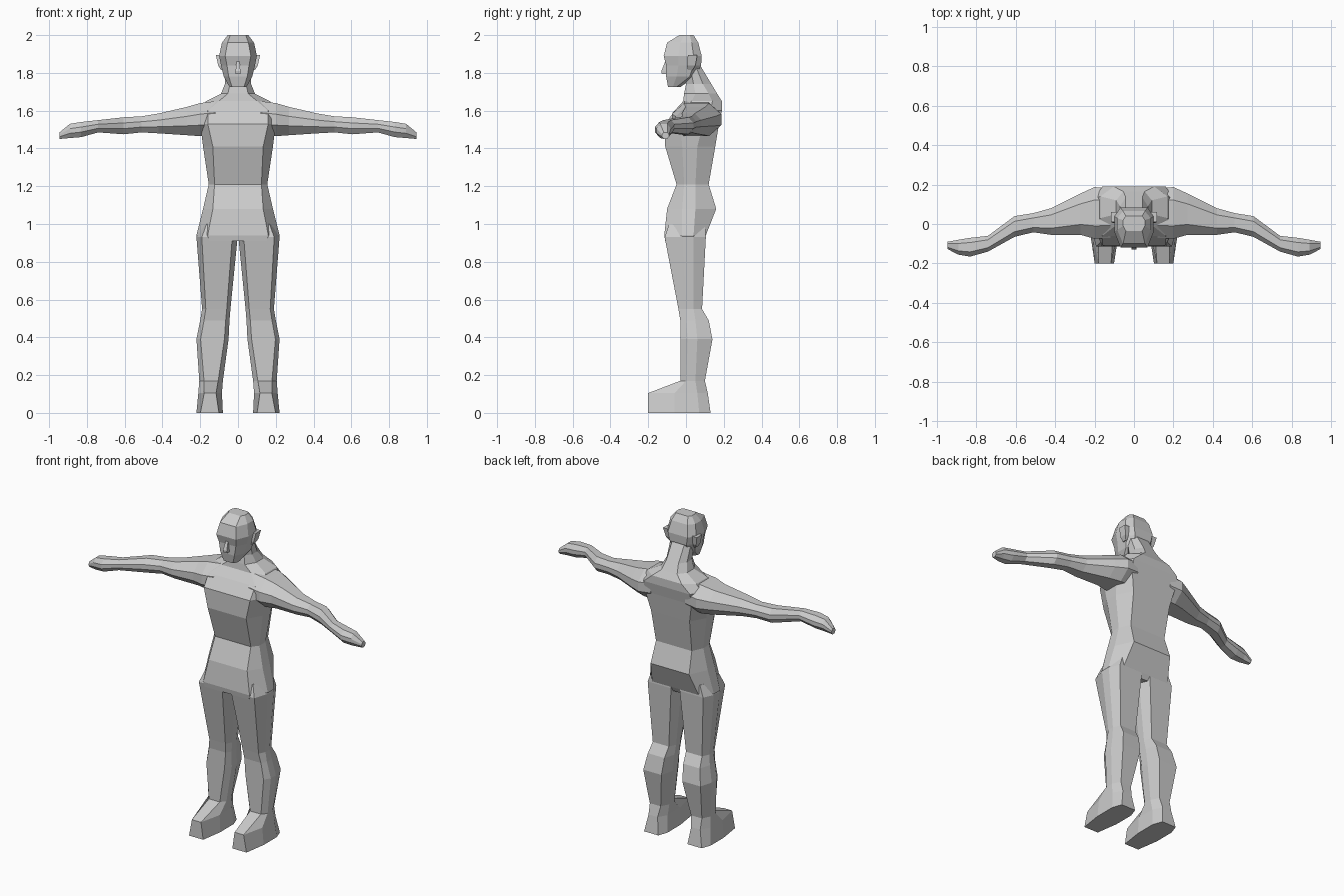
import bpy
import bmesh

# Clear the default cube
cube = bpy.data.objects.get("Cube")
if cube:
    bpy.data.objects.remove(cube, do_unlink=True)

# Single clay colour
clay = bpy.data.materials.new("clay_grey")
clay.use_nodes = True
GREY = (0.6, 0.6, 0.6, 1)
clay.diffuse_color = GREY
clay.node_tree.nodes["Principled BSDF"].inputs["Base Color"].default_value = GREY


def octagon(x0, x1, front, side_a, side_b, back, keep):
    """Chamfered section: keep is the share of the width held by front and back."""
    mid, half = (x0 + x1) / 2, (x1 - x0) / 2 * keep
    return [(mid - half, front), (mid + half, front), (x1, side_a), (x1, side_b),
            (mid + half, back), (mid - half, back), (x0, side_b), (x0, side_a)]


def make_object(name, rings, mirrored=False):
    """Skin a list of rings, cap both ends and optionally mirror across x."""
    bm = bmesh.new()
    loops = [[bm.verts.new([c / 100 for c in p]) for p in ring] for ring in rings]
    count = len(loops[0])
    for low, high in zip(loops, loops[1:]):
        for i in range(count):
            j = (i + 1) % count
            bm.faces.new((low[i], low[j], high[j], high[i]))
    bm.faces.new(loops[0][::-1])
    bm.faces.new(loops[-1])
    bmesh.ops.recalc_face_normals(bm, faces=bm.faces)
    mesh = bpy.data.meshes.new(name)
    bm.to_mesh(mesh)
    bm.free()
    mesh.materials.append(clay)
    obj = bpy.data.objects.new(name, mesh)
    bpy.context.collection.objects.link(obj)
    if mirrored:
        obj.modifiers.new("Mirror", 'MIRROR').use_clip = False
    return obj


def upright(rows):
    """Sections stacked along z; rows: z, x0, x1, front, side_a, side_b, back, keep."""
    return [[(x, y, z) for x, y in octagon(*row)] for z, *row in rows]


def centred(rows):
    """As upright, with a half width in place of x0 and x1."""
    return upright([(z, -w, w, *rest) for z, w, *rest in rows])


# Torso and neck: z, half width, front, side_a, side_b, back, keep
torso = [
    (91, 21, -11, -2, 4, 9, .73),
    (94, 22, -11.5, -2, 4, 10.5, .73),
    (108, 18.5, -10, -2, 5, 16, .72),
    (121, 15.5, -5, -1, 5, 12, .8),
    (141, 18.5, -11, -2, 6, 15.5, .72),
    (153, 20, -11, -3, 9, 17.5, .8),
    (160, 20, -6, -2, 13, 19, .8),
    (165, 17, -1.5, 3, 14, 19, .6),
    (169, 9, -1, 5, 12, 16.5, .6),
    (174, 7, 0, 4, 9, 13.5, .6),
    (184, 7, 0, 2, 5, 7.5, .6),
]
make_object("torso_and_neck", centred(torso))

# Head
head = [
    (172.5, 4.5, -9.5, -7, -5, -3, .7),
    (178, 7.5, -10.5, -5, 2, 5, .65),
    (184, 9, -10.5, -4, 4, 8, .65),
    (189, 10, -11.8, -4, 4, 8.3, .68),
    (196, 8.5, -10, -3, 3, 6.5, .65),
    (200, 5.5, -3.5, -1, 2, 4, .75),
]
make_object("head", centred(head))

# Nose: a wedge that grows towards its tip
nose = [[(-w, -9, z), (w, -9, z), (w, tip, z), (-w, tip, z)]
        for z, w, tip in ((179.5, 1.3, -12.8), (181, 1.3, -13), (186, .8, -11))]
make_object("nose", nose)

# Ears: thin plates flaring outwards towards the top
ears = [[(8, a, z), (x, a, z), (x, b, z), (8, b, z)]
        for z, x, a, b in ((181.5, 9, 1, 3.5), (184, 10.5, .5, 5), (189.5, 11.7, 1, 6))]
make_object("ears", ears, mirrored=True)

# Legs and feet: z, inner x, outer x, front, side_a, side_b, back, keep
legs = [
    (0, 8, 22, -20, -6, 7, 13, .7),
    (10.5, 8.5, 21, -20, -6, 6, 11.5, .5),
    (17, 8, 20.5, -3, 0, 5, 10, .6),
    (39, 5, 22, -3, 1, 6, 14, .74),
    (49, 4.5, 20, -3, 0, 5, 12, .74),
    (55, 4, 19, -4, 0, 4, 8.5, .74),
    (93, .2, 22, -11.3, -2, 4, 10.5, .74),
    (100, 1, 19, -9, -2, 4, 10, .74),
]
make_object("legs_and_feet", upright(legs), mirrored=True)

# Arms and hands: x, front y, back y, bottom z, top z
arms = [
    (12, -7, 18, 147, 165),
    (20, -7.5, 18.7, 146.5, 164),
    (27, -5.5, 15.5, 147, 162),
    (42, -5.5, 8, 148, 158.5),
    (51, -4.2, 5.5, 148.5, 157),
    (60.5, -6.5, 4, 147.5, 156.5),
    (74, -14, -6, 148.5, 155),
    (83, -16.5, -7, 146, 154),
    (89, -15.5, -8, 145.5, 153),
    (94.5, -12.7, -9, 145, 148.5),
]
arm_rings = []
for x, front, back, low, high in arms:
    step = (high - low) / 3
    outline = octagon(front, back, low, low + step, high - step, high, .5)
    arm_rings.append([(x, y, z) for y, z in outline])
make_object("arms_and_hands", arm_rings, mirrored=True)
